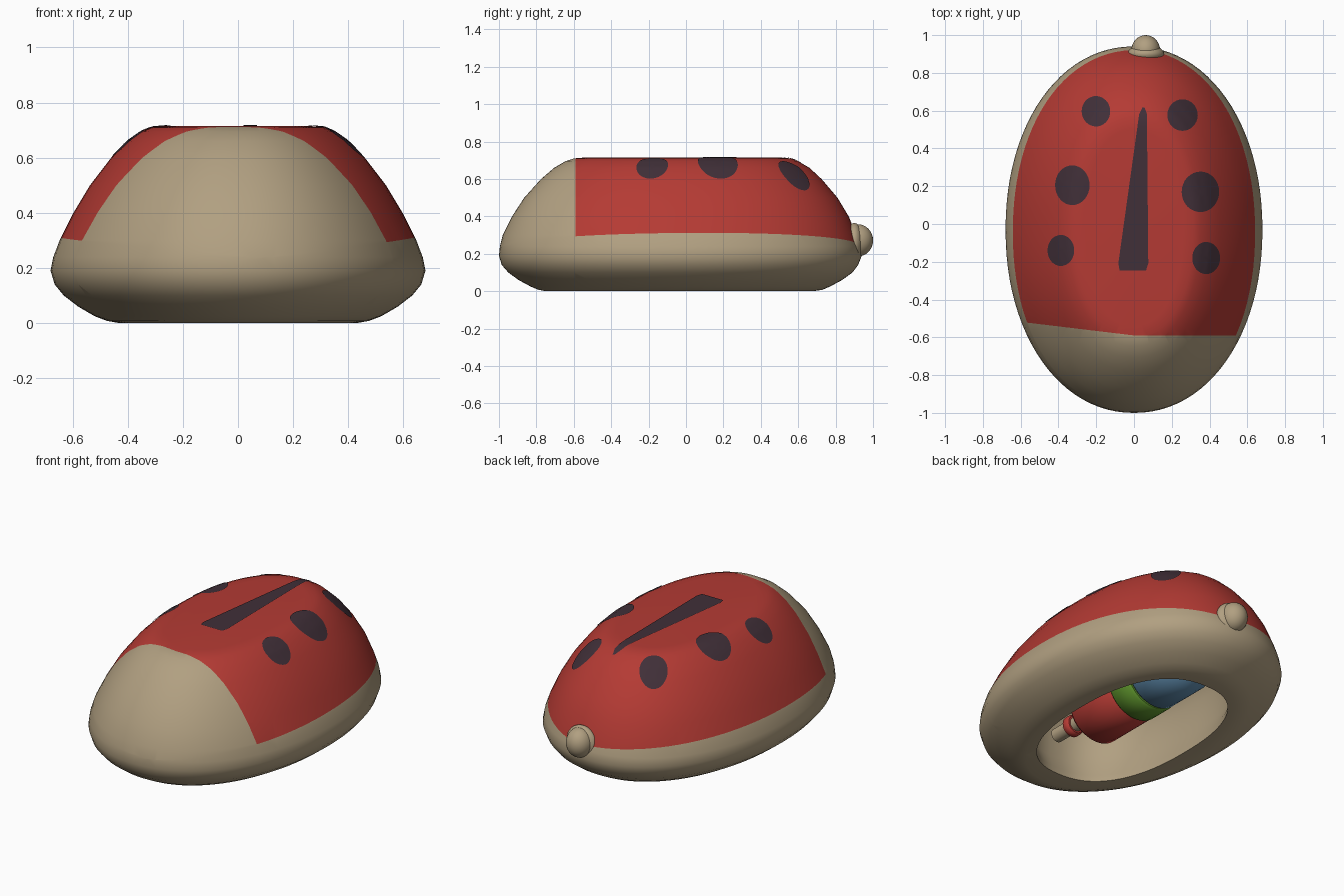
import bpy, bmesh, math
from mathutils import Vector
from mathutils.bvhtree import BVHTree

if "Cube" in bpy.data.objects:
    bpy.data.objects.remove(bpy.data.objects["Cube"], do_unlink=True)


def material(name, rgb):
    m = bpy.data.materials.new(name)
    m.use_nodes = True
    m.diffuse_color = (*rgb, 1)
    m.node_tree.nodes["Principled BSDF"].inputs["Base Color"].default_value = (*rgb, 1)
    return m


TAN = material("tan", (0.44, 0.35, 0.22))
RED = material("red", (0.46, 0.043, 0.034))
DARK = material("dark plum", (0.052, 0.029, 0.040))
GREEN = material("green", (0.11, 0.29, 0.025))
BLUE = material("blue", (0.11, 0.25, 0.40))


def finish(bm, name, mats, angle=45):
    mesh = bpy.data.meshes.new(name)
    bm.to_mesh(mesh)
    bm.free()
    for m in mats:
        mesh.materials.append(m)
    ob = bpy.data.objects.new(name, mesh)
    bpy.context.collection.objects.link(ob)
    bpy.ops.object.select_all(action='DESELECT')
    ob.select_set(True)
    bpy.context.view_layer.objects.active = ob
    bpy.ops.object.shade_smooth_by_angle(angle=math.radians(angle))
    return ob


def oval(rx, ry, cy, z, power=2.0, n=96):
    pts = []
    for i in range(n):
        c, s = math.cos(math.tau * i / n), math.sin(math.tau * i / n)
        x = math.copysign(abs(c) ** (2 / power), c)
        y = math.copysign(abs(s) ** (2 / power), s)
        pts.append(Vector((rx * x, cy + ry * y, z)))
    return pts


def loft(bm, rings, cap_last=True):
    loops = [[bm.verts.new(p) for p in r] for r in rings]
    for a, b in zip(loops, loops[1:]):
        for i in range(len(a)):
            j = (i + 1) % len(a)
            bm.faces.new((a[i], a[j], b[j], b[i]))
    if cap_last:
        bm.faces.new(loops[-1])


# Body shell: height, half width, front y, back y
HOLE_POWER = 2.4
profile = [(0.0, 0.43, -0.75, 0.68), (0.008, 0.475, -0.79, 0.73),
           (0.025, 0.52, -0.83, 0.77), (0.06, 0.58, -0.895, 0.835),
           (0.10, 0.632, -0.95, 0.89), (0.14, 0.665, -0.985, 0.92),
           (0.19, 0.68, -1.0, 0.94), (0.24, 0.67, -0.995, 0.93),
           (0.30, 0.647, -0.98, 0.91), (0.40, 0.597, -0.93, 0.87),
           (0.50, 0.537, -0.865, 0.81), (0.60, 0.46, -0.775, 0.725),
           (0.66, 0.40, -0.705, 0.66), (0.695, 0.35, -0.645, 0.60),
           (0.71, 0.315, -0.60, 0.56), (0.715, 0.26, -0.54, 0.50)]
bm = bmesh.new()
lip = oval(0.375, 0.625, -0.015, 0, HOLE_POWER)
loft(bm, [lip] + [oval(rx, (b - f) / 2, (b + f) / 2, z, 2.05 + 0.2 * z)
                  for z, rx, f, b in profile])


def cut(bm, side, co, no):
    faces = [f for f in bm.faces if f.calc_center_median().x * side >= 0]
    geom = faces + list({e for f in faces for e in f.edges}) \
        + list({v for f in faces for v in f.verts})
    bmesh.ops.bisect_plane(bm, geom=geom, dist=1e-5, plane_co=co, plane_no=no)


# Red wing cover: cut each half along its lower edge and its front edge
bmesh.ops.bisect_plane(bm, geom=bm.verts[:] + bm.edges[:] + bm.faces[:], dist=1e-5,
                       plane_co=(0, 0, 0), plane_no=(1, 0, 0))
borders = {1: ((0.55, -0.59, 0.295), (0.65, 0.2, 0.315), (0.05, 0.92, 0.25)),
           -1: ((-0.58, -0.52, 0.30), (-0.645, 0.05, 0.312), (-0.05, 0.93, 0.27))}
planes = {}
for side, pts in borders.items():
    a, b, c = map(Vector, pts)
    up = (b - a).cross(c - a).normalized()
    if up.z < 0:
        up = -up
    front = (Vector((0, -0.59, 0)), Vector((0.12 if side < 0 else 0, 1, 0)).normalized())
    planes[side] = ((a, up), front)
    for co, no in planes[side]:
        cut(bm, side, co, no)
bmesh.ops.recalc_face_normals(bm, faces=bm.faces)
for f in bm.faces:
    p = f.calc_center_median()
    f.material_index = int(all((p - co).dot(no) > 0 for co, no in planes[1 if p.x >= 0 else -1]))
tree = BVHTree.FromBMesh(bm)
finish(bm, "body_shell", [TAN, RED])


# Hollow underside
bm = bmesh.new()
cavity = [(0.0, 0.375, 0.625), (0.04, 0.38, 0.63), (0.12, 0.41, 0.655),
          (0.30, 0.41, 0.65), (0.42, 0.37, 0.60), (0.50, 0.27, 0.48)]
loft(bm, [oval(rx, ry, -0.015, z, HOLE_POWER) for z, rx, ry in cavity])
bmesh.ops.recalc_face_normals(bm, faces=bm.faces)
bmesh.ops.reverse_faces(bm, faces=bm.faces)
finish(bm, "underside_cavity", [TAN])


# Painted markings: thin plates dropped onto the shell
def on_shell(x, y):
    hit, normal, _, _ = tree.ray_cast(Vector((x, y, 2)), Vector((0, 0, -1)))
    return hit + normal * 0.004


def spot(name, x, y, rx, ry):
    bm = bmesh.new()
    rings = []
    for k in (1, 0.8, 0.6, 0.4, 0.2):
        rings.append([on_shell(p.x + x, p.y) for p in oval(rx * k, ry * k, y, 0, n=32)])
    loft(bm, rings)
    finish(bm, name, [DARK])


spots = [(-0.2, 0.595, 0.075, 0.08), (0.255, 0.575, 0.08, 0.083),
         (-0.325, 0.205, 0.09, 0.105), (0.35, 0.17, 0.098, 0.107),
         (-0.385, -0.14, 0.07, 0.082), (0.38, -0.18, 0.073, 0.085)]
for i, s in enumerate(spots):
    spot(f"spot_{i + 1}", *s)

bm = bmesh.new()
rows = []
for i in range(25):
    t = i / 24
    y = -0.245 + 0.86 * t
    left, right = -0.088 + 0.12 * t, 0.076 - 0.008 * t
    if i in (0, 24):
        left, right = left + 0.012, right - 0.012
    rows.append([bm.verts.new(on_shell(left + (right - left) * k / 4, y)) for k in range(5)])
for a, b in zip(rows, rows[1:]):
    for k in range(4):
        bm.faces.new((a[k], a[k + 1], b[k + 1], b[k]))
finish(bm, "wing_split_stripe", [DARK])


# Tail knob on a flared base
def ellipsoid(name, size, centre):
    bm = bmesh.new()
    bmesh.ops.create_uvsphere(bm, u_segments=32, v_segments=16, radius=1)
    bmesh.ops.scale(bm, vec=size, verts=bm.verts)
    bmesh.ops.translate(bm, vec=centre, verts=bm.verts)
    finish(bm, name, [TAN])


ellipsoid("tail_knob", (0.076, 0.08, 0.086), (0.062, 0.92, 0.272))
ellipsoid("tail_knob_base", (0.098, 0.05, 0.1), (0.062, 0.9, 0.265))


# Banded roller and axle inside the cavity
def rod(name, mat, y0, y1, r, bevel=0.0):
    bm = bmesh.new()
    stations = [(y0, r - bevel), (y0 + bevel, r), (y1 - bevel, r), (y1, r - bevel)]
    if not bevel:
        stations = [stations[0], stations[-1]]
    rings = [[Vector((p.x + 0.02, y, p.y + 0.23)) for p in oval(q, q, 0, 0, n=40)]
             for y, q in stations]
    loft(bm, rings)
    bm.faces.new(bm.verts[:40])
    bmesh.ops.recalc_face_normals(bm, faces=bm.faces)
    finish(bm, name, [mat])


rod("roller_front", RED, -0.34, 0.04, 0.185, 0.04)
rod("roller_middle", GREEN, 0.02, 0.18, 0.188, 0.012)
rod("roller_back", BLUE, 0.16, 0.50, 0.185, 0.04)
rod("axle", TAN, -0.63, 0.63, 0.04)
rod("axle_hub", RED, -0.52, -0.47, 0.06, 0.01)
